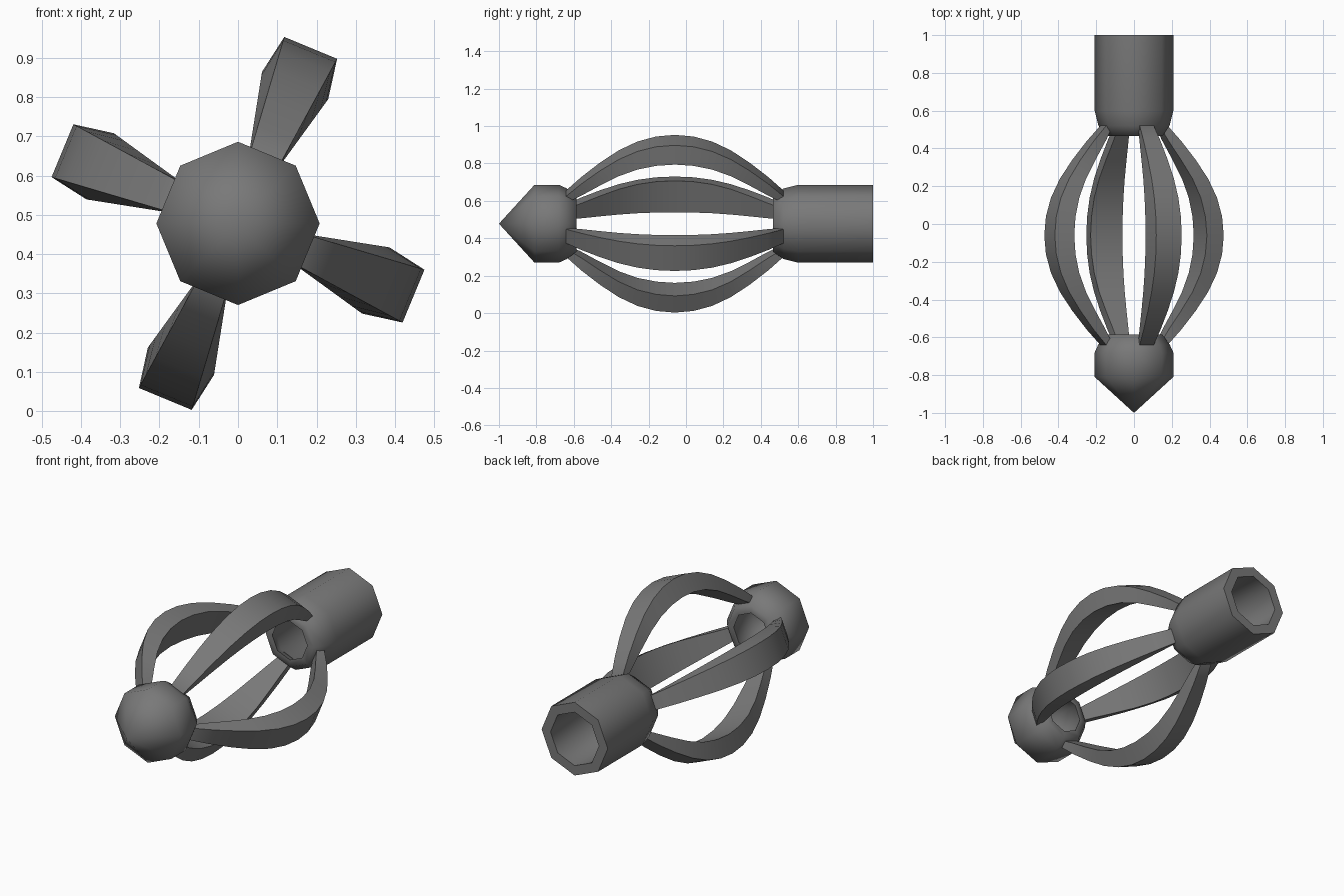
import bpy, bmesh, math

if "Cube" in bpy.data.objects:
    bpy.data.objects.remove(bpy.data.objects["Cube"])

AXIS_Z = 0.478      # height of the long axis
MID_Y = -0.06       # middle of the cage
SIDES = 8

grey = bpy.data.materials.new("dark_grey")
grey.use_nodes = True
colour = (0.19, 0.19, 0.19, 1)
grey.diffuse_color = colour
grey.node_tree.nodes["Principled BSDF"].inputs["Base Color"].default_value = colour


def finish(name, bm):
    bmesh.ops.recalc_face_normals(bm, faces=bm.faces)
    mesh = bpy.data.meshes.new(name)
    bm.to_mesh(mesh)
    bm.free()
    mesh.materials.append(grey)
    obj = bpy.data.objects.new(name, mesh)
    bpy.context.collection.objects.link(obj)
    bpy.ops.object.select_all(action='DESELECT')
    obj.select_set(True)
    bpy.context.view_layer.objects.active = obj
    bpy.ops.object.shade_smooth_by_angle(angle=math.radians(60))
    return obj


def bridge(bm, a, b):
    """Join two vertex loops; a loop of one vertex is a tip."""
    n = max(len(a), len(b))
    for i in range(n):
        j = (i + 1) % n
        quad = [a[i % len(a)], a[j % len(a)], b[j % len(b)], b[i % len(b)]]
        bm.faces.new(list(dict.fromkeys(quad)))


def lathe(name, profile, closed):
    """Eight-sided turned part about the y axis, profile of (y, radius)."""
    bm = bmesh.new()
    rings = []
    for y, r in profile:
        count = SIDES if r > 0 else 1
        rings.append([bm.verts.new((r * math.cos(math.tau * i / SIDES), y,
                                    AXIS_Z + r * math.sin(math.tau * i / SIDES)))
                      for i in range(count)])
    for a, b in zip(rings, rings[1:]):
        bridge(bm, a, b)
    if closed:
        bridge(bm, rings[-1], rings[0])
    return finish(name, bm)


# Hollow pointed head at the front
lathe("pointed_head", [(-1, 0), (-0.81, 0.208), (-0.68, 0.208), (-0.64, 0.19),
                       (-0.585, 0.15), (-0.585, 0.11), (-0.66, 0.145),
                       (-0.79, 0.145), (-0.91, 0)], False)

# Open tube at the back
lathe("handle_tube", [(1, 0.208), (0.6, 0.208), (0.52, 0.188), (0.465, 0.15),
                      (0.465, 0.11), (0.54, 0.152), (1, 0.152)], True)

# Half of the rib curve: distance from the middle, outer radius, inner radius
half = [(0, 0.484, 0.38), (0.1, 0.475, 0.372), (0.2, 0.447, 0.348),
        (0.3, 0.398, 0.305), (0.4, 0.33, 0.245), (0.5, 0.25, 0.18),
        (0.585, 0.172, 0.13)]
path = [(-s, o, i) for s, o, i in reversed(half[1:])] + half


def rib(name, angle):
    """Bowed bar, narrow at its ends and wider on its inner side."""
    c, s = math.cos(angle), math.sin(angle)
    bm = bmesh.new()
    rings = []
    for d, outer, inner in path:
        wo = 0.022 + 0.105 * outer
        wi = 0.24 * inner
        corners = [(outer, -wo), (outer, wo), (inner, wi), (inner, -wi)]
        rings.append([bm.verts.new((r * c - t * s, MID_Y + d, AXIS_Z + r * s + t * c))
                      for r, t in corners])
    for a, b in zip(rings, rings[1:]):
        bridge(bm, a, b)
    bm.faces.new(rings[0])
    bm.faces.new(rings[-1])
    return finish(name, bm)


# Four ribs around the cage
for k, name in enumerate(["left_rib", "upper_rib", "right_rib", "lower_rib"]):
    rib(name, math.radians(90 * k - 22.5))
